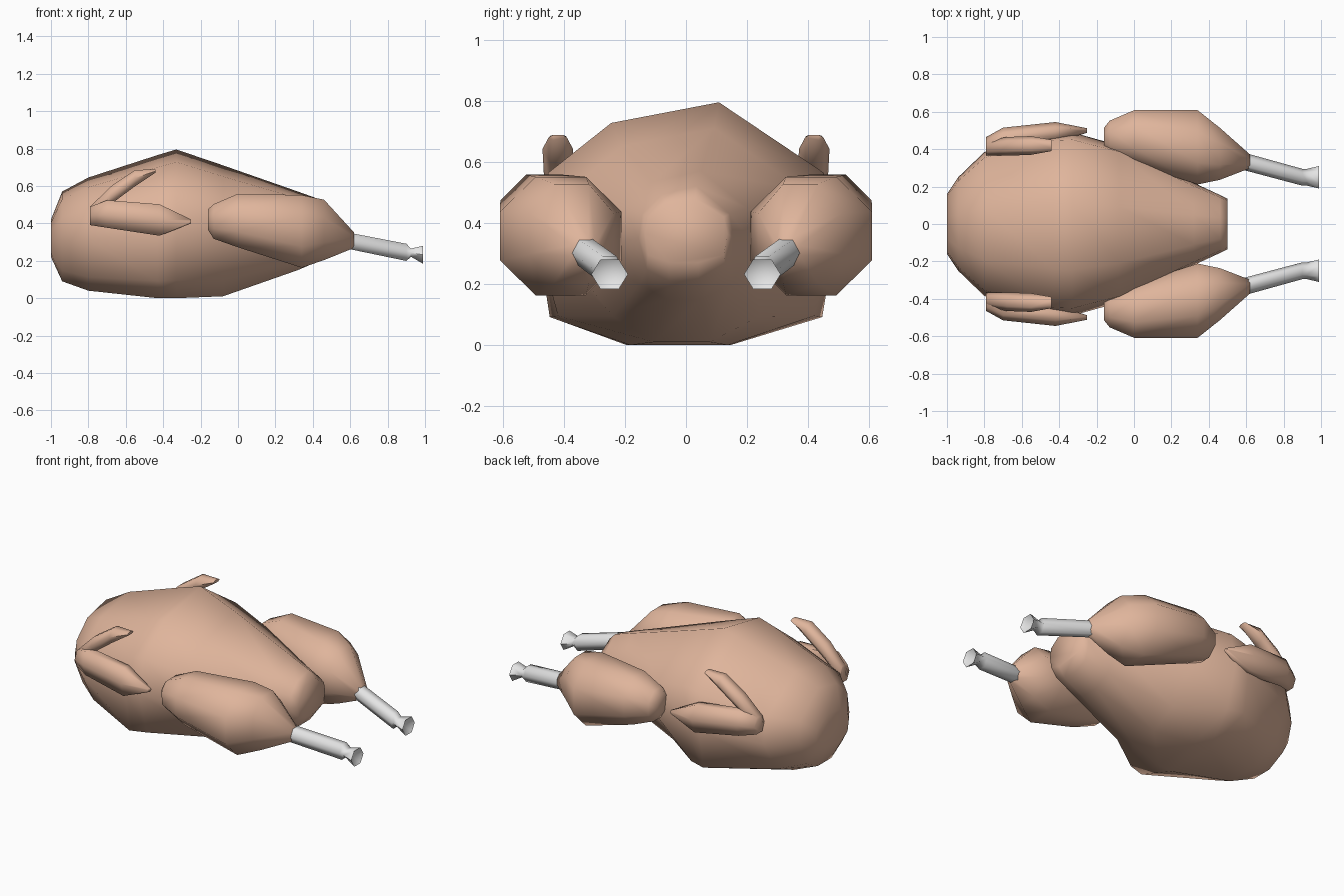
import bpy, math

if "Cube" in bpy.data.objects:
    bpy.data.objects.remove(bpy.data.objects["Cube"])


def material(name, rgb):
    m = bpy.data.materials.new(name)
    m.diffuse_color = (*rgb, 1)
    m.use_nodes = True
    m.node_tree.nodes["Principled BSDF"].inputs["Base Color"].default_value = m.diffuse_color
    return m


skin = material("roasted skin", (0.74, 0.46, 0.33))
bone = material("bone grey", (0.78, 0.78, 0.78))


def circle(n, turn=0.0):
    return [(math.cos(2 * math.pi * (i + turn) / n), math.sin(2 * math.pi * (i + turn) / n))
            for i in range(n)]


def loft(name, section, stations, mat, mirror=True, angle=70, notch=0.0):
    """Skin rings of one section.
    Station = x, centre y, centre z, radius y, radius z, optional narrowing of the underside."""
    n = len(section)
    verts = []
    for x, cy, cz, ry, rz, *under in stations:
        k = under[0] if under else 1
        verts += [(x, cy + ry * a * (k if b < -0.5 else 1), cz + rz * b) for a, b in section]
    faces = [(s * n + i, s * n + (i + 1) % n, (s + 1) * n + (i + 1) % n, (s + 1) * n + i)
             for s in range(len(stations) - 1) for i in range(n)]
    faces.append(tuple(range(n))[::-1])
    last = (len(stations) - 1) * n
    if notch:  # hollow end, as on the knuckle of a bone
        x, cy, cz = stations[-1][:3]
        verts.append((x - notch, cy, cz))
        faces += [(last + i, last + (i + 1) % n, len(verts) - 1) for i in range(n)]
    else:
        faces.append(tuple(range(last, last + n)))
    me = bpy.data.meshes.new(name)
    me.from_pydata(verts, [], faces)
    me.materials.append(mat)
    ob = bpy.data.objects.new(name, me)
    bpy.context.collection.objects.link(ob)
    bpy.ops.object.select_all(action='DESELECT')
    ob.select_set(True)
    bpy.context.view_layer.objects.active = ob
    # consistent outward normals
    bpy.ops.object.mode_set(mode='EDIT')
    bpy.ops.mesh.select_all(action='SELECT')
    bpy.ops.mesh.normals_make_consistent(inside=False)
    bpy.ops.object.mode_set(mode='OBJECT')
    bpy.ops.object.shade_smooth_by_angle(angle=math.radians(angle))
    if mirror:
        mod = ob.modifiers.new("Mirror", 'MIRROR')
        mod.use_axis = (False, True, False)
        mod.use_mirror_merge = False
    return ob


# Body: slightly lopsided section, given as x, half width, bottom, top, underside narrowing
section = [(0.22, 1), (-0.5, 0.83), (-0.92, 0.42), (-1, -0.1), (-0.92, -0.76),
           (-0.4, -1), (0.3, -1), (0.92, -0.76), (1, -0.1), (0.92, 0.42)]
profile = [(-1.0, 0.16, 0.22, 0.42, 1), (-0.94, 0.25, 0.09, 0.57, 0.75),
           (-0.8, 0.385, 0.04, 0.645, 0.75), (-0.43, 0.485, 0.0, 0.765, 1),
           (-0.33, 0.49, 0.0, 0.795, 0.93), (-0.08, 0.42, 0.01, 0.71, 0.62),
           (0.32, 0.22, 0.15, 0.57, 0.75), (0.46, 0.155, 0.21, 0.52, 0.9),
           (0.5, 0.135, 0.27, 0.48, 1)]
loft("body", section,
     [(x, 0, (lo + hi) / 2, w, (hi - lo) / 2, k) for x, w, lo, hi, k in profile],
     skin, mirror=False)

# Drumsticks
loft("drumsticks", circle(8, 0.5),
     [(-0.16, 0.46, 0.42, 0.06, 0.06), (-0.13, 0.46, 0.41, 0.10, 0.10),
      (0.0, 0.465, 0.415, 0.155, 0.155), (0.34, 0.41, 0.357, 0.215, 0.21),
      (0.46, 0.375, 0.365, 0.15, 0.175), (0.62, 0.335, 0.31, 0.04, 0.045)], skin)

# Leg bones with flared, hollowed knuckles
loft("leg_bones", circle(6),
     [(0.55, 0.345, 0.315, 0.047, 0.05), (0.90, 0.25, 0.245, 0.045, 0.053),
      (0.925, 0.25, 0.243, 0.045, 0.025), (0.99, 0.25, 0.232, 0.06, 0.056)],
     bone, notch=0.04)

# Folded wings: outer forearm and raised inner arm
loft("wing_forearms", circle(6),
     [(-0.79, 0.42, 0.44, 0.045, 0.057), (-0.70, 0.46, 0.45, 0.055, 0.085),
      (-0.42, 0.49, 0.418, 0.055, 0.097), (-0.25, 0.50, 0.41, 0.012, 0.012)], skin)
loft("wing_upper_arms", circle(6),
     [(-0.79, 0.405, 0.44, 0.04, 0.057), (-0.68, 0.415, 0.55, 0.05, 0.055),
      (-0.55, 0.42, 0.642, 0.05, 0.05), (-0.44, 0.42, 0.68, 0.03, 0.01)], skin)
